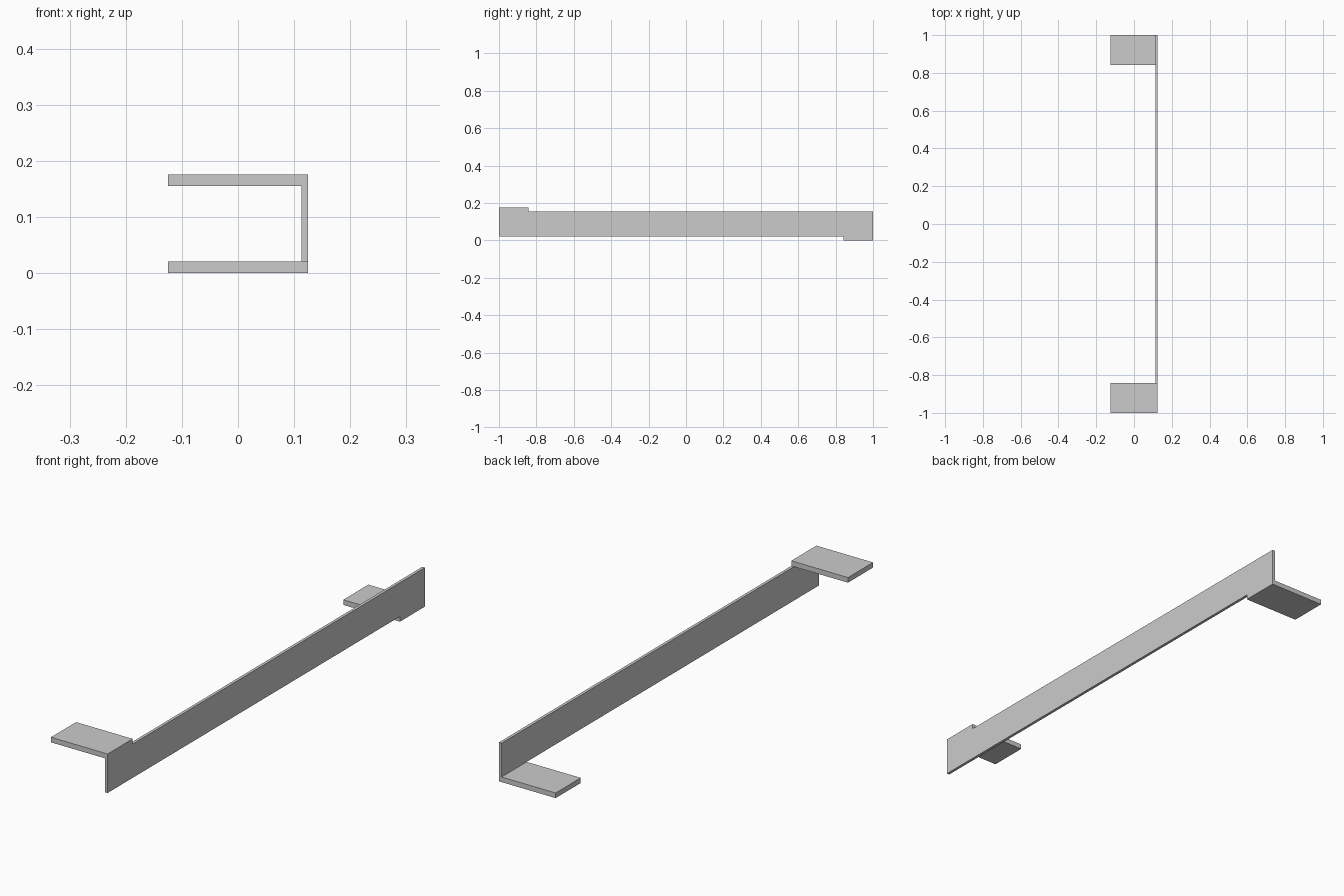
import bpy, bmesh
from mathutils import Vector

if "Cube" in bpy.data.objects:
    bpy.data.objects.remove(bpy.data.objects["Cube"])

X_OUT, X_WEB, X_TIP = 0.125, 0.1133, -0.125   # outer face, inner web face, flange tips
H, T, TAB = 0.176, 0.0205, 0.158              # height, flange thickness, flange length

bm = bmesh.new()

def vert(y, z):
    return bm.verts.new((X_OUT, y, z))

def extrude(faces, dx):
    r = bmesh.ops.extrude_face_region(bm, geom=faces, use_keep_orig=False)
    verts = [g for g in r["geom"] if isinstance(g, bmesh.types.BMVert)]
    bmesh.ops.translate(bm, verts=verts, vec=Vector((dx, 0, 0)))

# Side profile: long web with a tab on top at the front and below at the back
a, b = vert(-1, T), vert(1 - TAB, T)
c, d = vert(1, T), vert(1, H - T)
e, f = vert(-1 + TAB, H - T), vert(-1, H - T)
g, h = vert(-1, H), vert(-1 + TAB, H)
i, j = vert(1 - TAB, 0), vert(1, 0)
web = bm.faces.new((a, b, c, d, e, f))
front_tab = bm.faces.new((f, e, h, g))
back_tab = bm.faces.new((i, j, c, b))

# Web thickness, keeping the outer face as the back cap
outer = [web, front_tab, back_tab]
dup = bmesh.ops.duplicate(bm, geom=outer)
inner = [x for x in dup["geom"] if isinstance(x, bmesh.types.BMFace)]
extrude(inner, X_WEB - X_OUT)
bmesh.ops.remove_doubles(bm, verts=bm.verts[:], dist=1e-5)

# Flanges pulled out from the two tabs
tabs = [x for x in bm.faces if len(x.verts) == 4
        and all(abs(v.co.x - X_WEB) < 1e-4 for v in x.verts)]
for tab in tabs:
    extrude([tab], X_TIP - X_WEB)

# Merge coplanar panels and fix normals
bmesh.ops.recalc_face_normals(bm, faces=bm.faces[:])
bmesh.ops.dissolve_limit(bm, angle_limit=0.01, verts=bm.verts[:], edges=bm.edges[:])

mesh = bpy.data.meshes.new("offset_bracket")
bm.to_mesh(mesh)
bm.free()
bpy.context.collection.objects.link(bpy.data.objects.new("offset_bracket", mesh))
